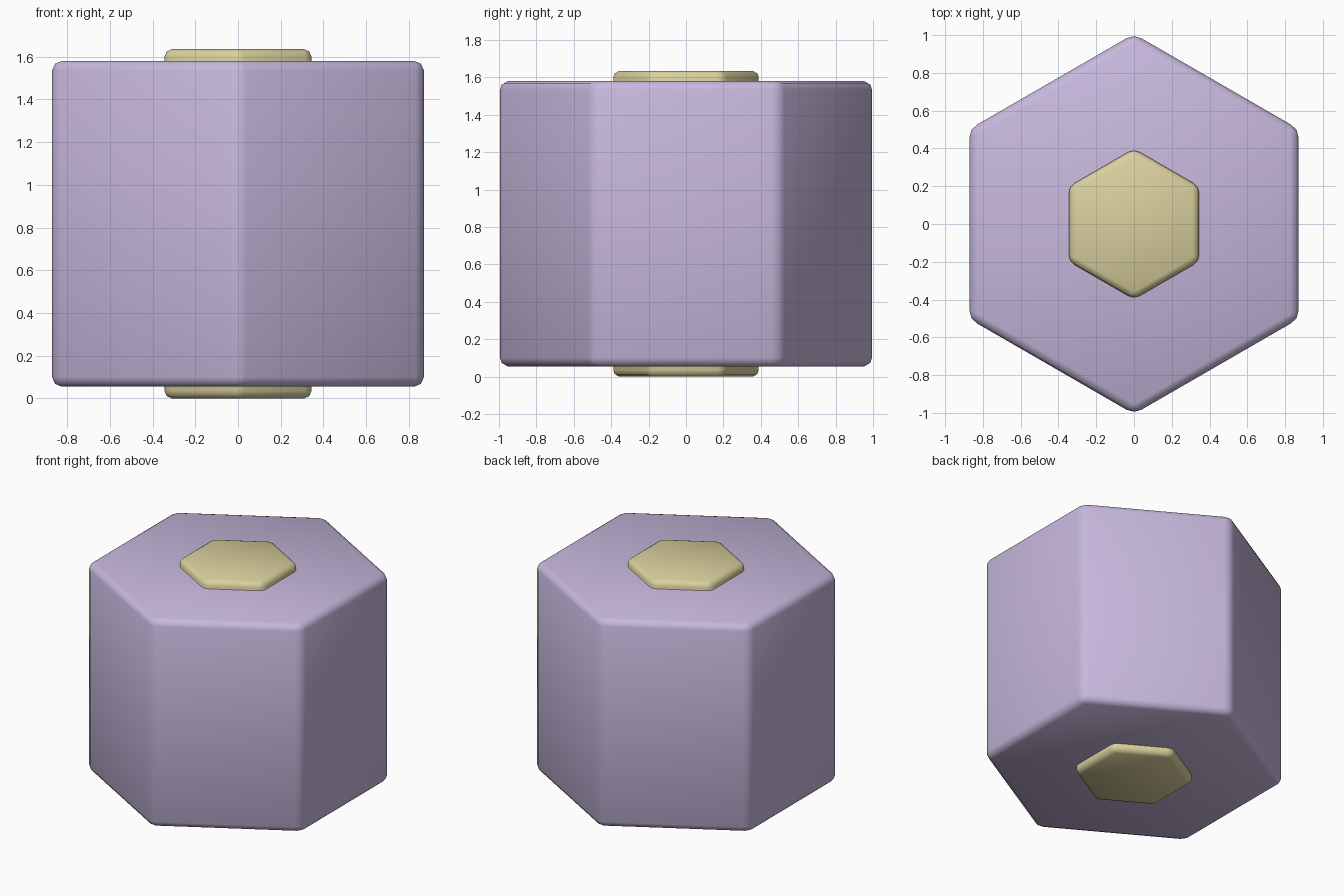
import bpy
import math

cube = bpy.data.objects.get("Cube")
if cube:
    bpy.data.objects.remove(cube, do_unlink=True)


def make_material(name, color):
    mat = bpy.data.materials.new(name)
    mat.use_nodes = True
    mat.diffuse_color = (*color, 1)
    mat.node_tree.nodes["Principled BSDF"].inputs["Base Color"].default_value = (*color, 1)
    return mat


def hex_prism(name, radius, bottom, top, bevel, mat):
    """Upright six-sided prism with softened edges and corners at front and back."""
    bpy.ops.mesh.primitive_cylinder_add(vertices=6, radius=radius, depth=top - bottom,
                                        location=(0, 0, (bottom + top) / 2))
    obj = bpy.context.object
    obj.name = name
    obj.data.materials.append(mat)
    mod = obj.modifiers.new("soft_edges", "BEVEL")
    mod.width = bevel
    mod.segments = 2
    mod.limit_method = "ANGLE"
    bpy.ops.object.modifier_apply(modifier=mod.name)
    bpy.ops.object.shade_smooth_by_angle(angle=math.radians(50))
    return obj


lilac = make_material("lilac", (0.57, 0.48, 0.72))
sand = make_material("sand", (0.70, 0.63, 0.34))

# Large outer body
hex_prism("body", 1.006, 0.055, 1.58, 0.045, lilac)

# Core passing through, standing proud at both ends
hex_prism("core", 0.398, 0.0, 1.635, 0.035, sand)
